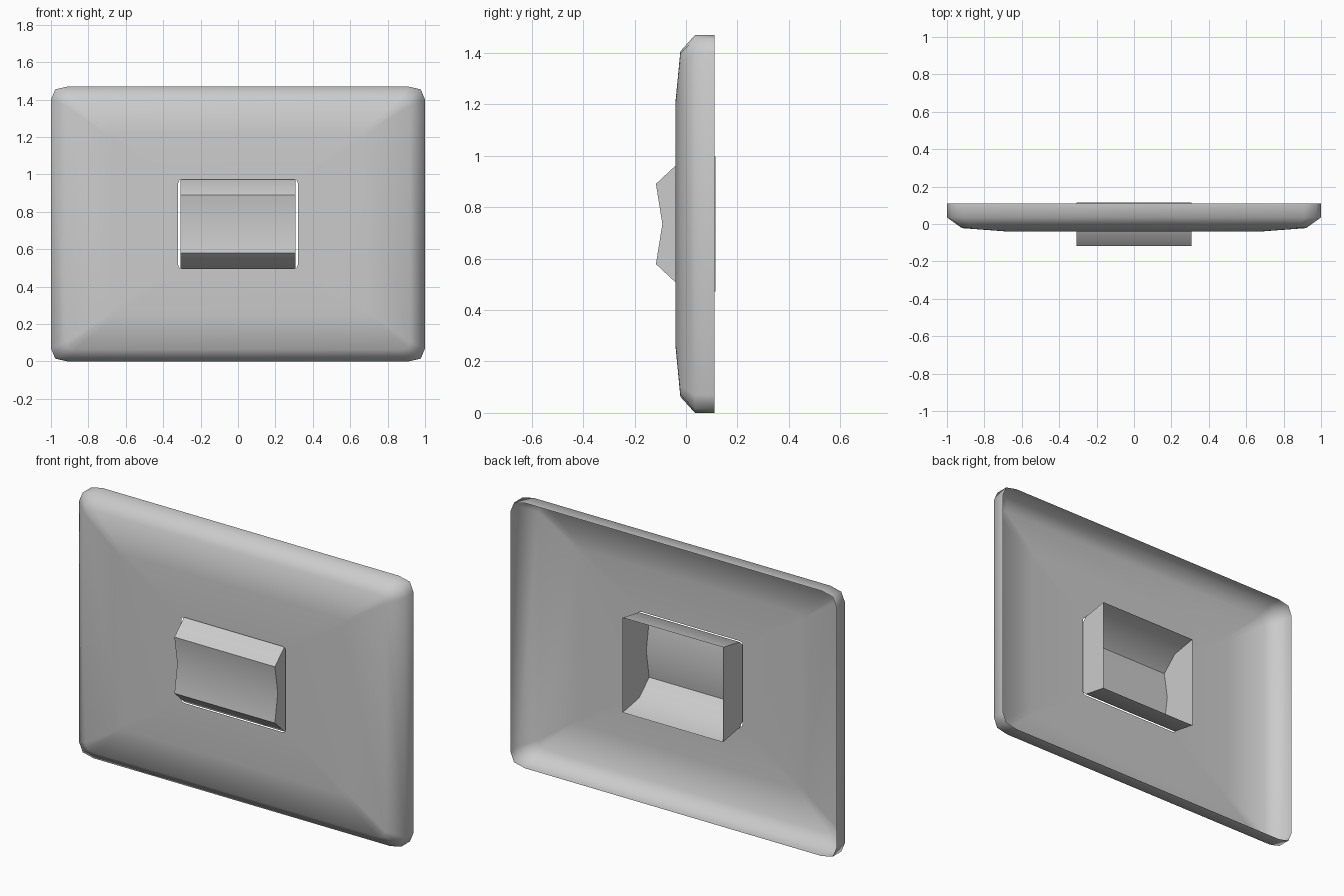
import bpy, bmesh, math

if "Cube" in bpy.data.objects:
    bpy.data.objects.remove(bpy.data.objects["Cube"])

ZC = 0.735  # centre height of the plate


def ring(bm, y, hx, hz, cx, cz):
    """Rectangle loop with three points on each corner."""
    corner = [(hx, hz - cz), (hx - 0.25 * cx, hz - 0.22 * cz), (hx - cx, hz)]
    pts = []
    for sx, sz in ((1, 1), (-1, 1), (-1, -1), (1, -1)):
        c = corner if sx * sz > 0 else corner[::-1]
        pts += [(sx * x, sz * z) for x, z in c]
    return [bm.verts.new((x, y, ZC + z)) for x, z in pts]


def bridge(bm, a, b):
    n = len(a)
    for i in range(n):
        j = (i + 1) % n
        bm.faces.new((a[i], a[j], b[j], b[i]))


def finish(bm, name, angle):
    me = bpy.data.meshes.new(name)
    bm.to_mesh(me)
    bm.free()
    for p in me.polygons:
        p.use_smooth = True
    me.set_sharp_from_angle(angle=math.radians(angle))
    ob = bpy.data.objects.new(name, me)
    bpy.context.collection.objects.link(ob)
    return ob


# Wall plate: open-backed shell with a window in the middle
bm = bmesh.new()
rings = [ring(bm, *r) for r in (
    (0.11, 1.0, 0.735, 0.09, 0.07),
    (0.035, 1.0, 0.735, 0.09, 0.07),
    (-0.022, 0.92, 0.672, 0.05, 0.04),
    (-0.04, 0.68, 0.485, 0.03, 0.025),
    (-0.04, 0.32, 0.2375, 0.02, 0.02))]
for a, b in zip(rings, rings[1:]):
    bridge(bm, a, b)
finish(bm, "wall_plate", 70)

# Rocker: extruded profile with end caps, open at the back
half = [(0.115, 0.263), (-0.03, 0.237), (-0.117, 0.156), (-0.092, 0)]
profile = half + [(y, -z) for y, z in half[-2::-1]]
bm = bmesh.new()
left, right = [[bm.verts.new((x, y, ZC + z)) for y, z in profile]
               for x in (-0.308, 0.308)]
for i in range(len(profile) - 1):
    bm.faces.new((left[i], left[i + 1], right[i + 1], right[i]))
bm.faces.new(left[::-1])
bm.faces.new(right)
bmesh.ops.recalc_face_normals(bm, faces=bm.faces)
finish(bm, "rocker_switch", 38)
